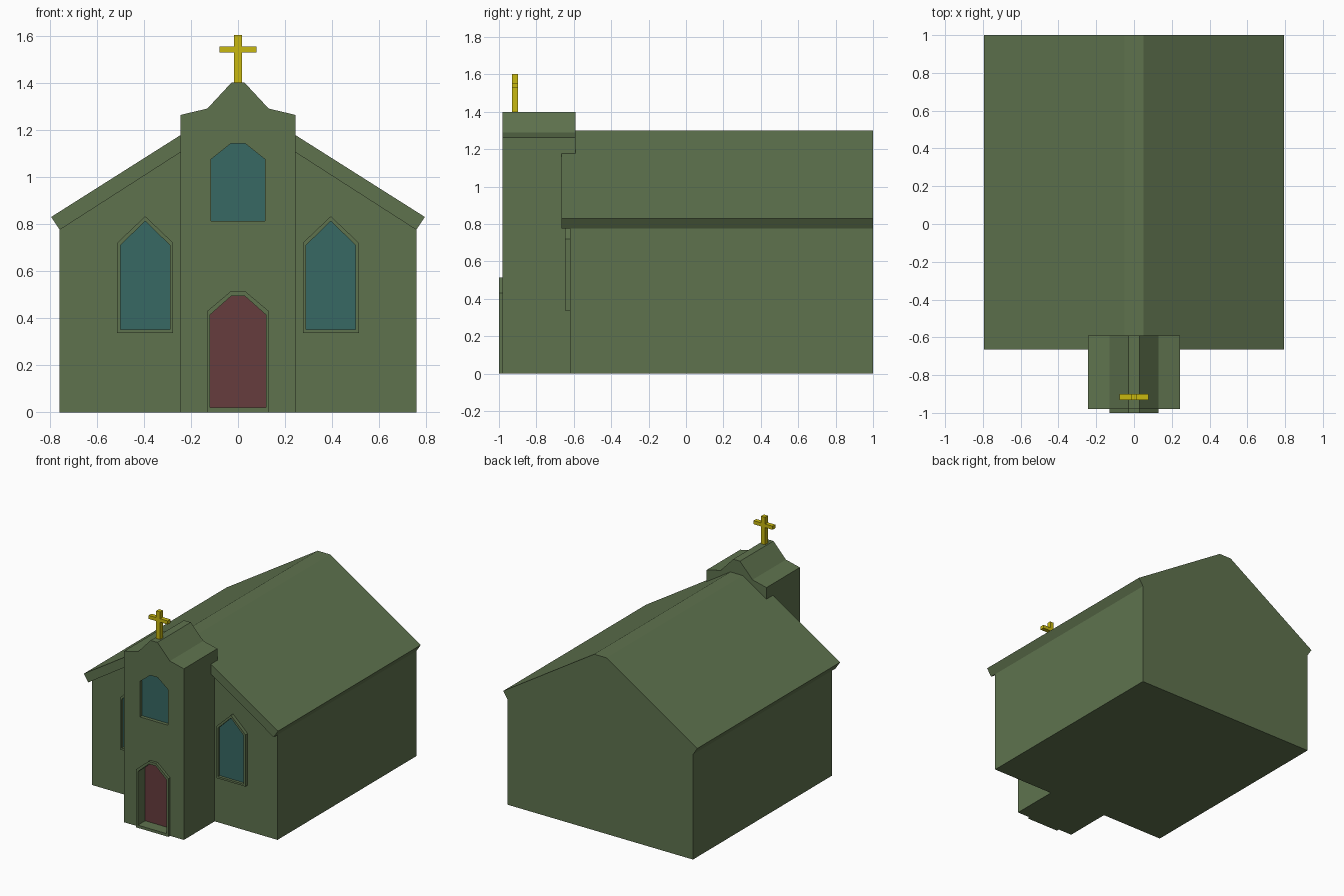
import bpy, bmesh

if "Cube" in bpy.data.objects:
    bpy.data.objects.remove(bpy.data.objects["Cube"])


def material(name, rgb):
    m = bpy.data.materials.new(name)
    m.diffuse_color = (*rgb, 1)
    m.use_nodes = True
    m.node_tree.nodes["Principled BSDF"].inputs["Base Color"].default_value = m.diffuse_color
    return m


GREEN = material("green_wall", (0.114, 0.171, 0.076))
TEAL = material("teal_glass", (0.038, 0.14, 0.127))
RED = material("red_door", (0.133, 0.045, 0.048))
GOLD = material("gold", (0.58, 0.48, 0.005))


def prism(name, profile, y0, y1, mat=None, hole=None):
    """Extrude an XZ profile along y; an optional hole has the same point count."""
    bm = bmesh.new()
    n = len(profile)

    def ring(points, y):
        return [bm.verts.new((x, y, z)) for x, z in points]

    def bridge(a, b):
        for i in range(n):
            j = (i + 1) % n
            bm.faces.new((a[i], a[j], b[j], b[i]))

    front, back = ring(profile, y0), ring(profile, y1)
    bridge(front, back)
    if hole:
        hole_front, hole_back = ring(hole, y0), ring(hole, y1)
        bridge(hole_front, hole_back)
        bridge(front, hole_front)
        bridge(back, hole_back)
    else:
        bm.faces.new(front)
        bm.faces.new(back)
    bmesh.ops.recalc_face_normals(bm, faces=bm.faces)
    mesh = bpy.data.meshes.new(name)
    bm.to_mesh(mesh)
    bm.free()
    ob = bpy.data.objects.new(name, mesh)
    bpy.context.collection.objects.link(ob)
    if mat:
        mesh.materials.append(mat)
    return ob


def cut(target, cutter):
    mod = target.modifiers.new("cut", 'BOOLEAN')
    mod.operation = 'DIFFERENCE'
    mod.solver = 'EXACT'
    mod.object = cutter
    cutter.hide_render = True
    cutter.hide_set(True)


def mirrored(half):
    """Right half of a profile, bottom to top, completed on the left."""
    return half + [(-x, z) for x, z in reversed(half) if x != 0]


def arch(half_width, z0, shoulder, top, flat, cx=0):
    pts = mirrored([(half_width, z0), (half_width, shoulder), (flat, top)])
    return [(cx + x, z) for x, z in pts]


# nave with its roof, gable wall set back under the front roof edge
nave = prism("nave", mirrored([(0.757, 0), (0.757, 0.775), (0.793, 0.83), (0.05, 1.30)]),
             -0.665, 1.0, GREEN)
cut(nave, prism("gable_cutter",
                mirrored([(0.85, -0.1), (0.85, 0.7), (0.757, 0.775), (0.05, 1.229)]),
                -0.8, -0.62))

# bell tower with stepped top
tower = prism("tower", mirrored([(0.244, 0), (0.244, 1.263), (0.13, 1.29), (0.028, 1.40)]),
              -0.98, -0.59, GREEN)

# tower window, set into the wall
top_window = arch(0.114, 0.812, 1.075, 1.142, 0.03)
cut(tower, prism("tower_window_cutter", top_window, -1.1, -0.945))
prism("tower_window", top_window, -0.955, -0.945, TEAL)

# door, deep inside its frame
door = arch(0.118, 0.02, 0.415, 0.495, 0.028)
cut(tower, prism("door_cutter", door, -1.1, -0.90))
prism("door", door, -0.915, -0.90, RED)
prism("door_frame", arch(0.131, 0, 0.43, 0.515, 0.03), -1.0, -0.98, GREEN, door)

# framed pointed windows either side of the tower
for side, cx in (("left", -0.394), ("right", 0.394)):
    pane = arch(0.105, 0.352, 0.71, 0.81, 0.002, cx)
    prism(side + "_window", pane, -0.626, -0.61, TEAL)
    prism(side + "_window_frame", arch(0.119, 0.338, 0.72, 0.831, 0.002, cx),
          -0.646, -0.61, GREEN, pane)

# rooftop cross
prism("cross", mirrored([(0.016, 1.39), (0.016, 1.527), (0.078, 1.527),
                         (0.078, 1.553), (0.016, 1.553), (0.016, 1.603)]),
      -0.931, -0.899, GOLD)
